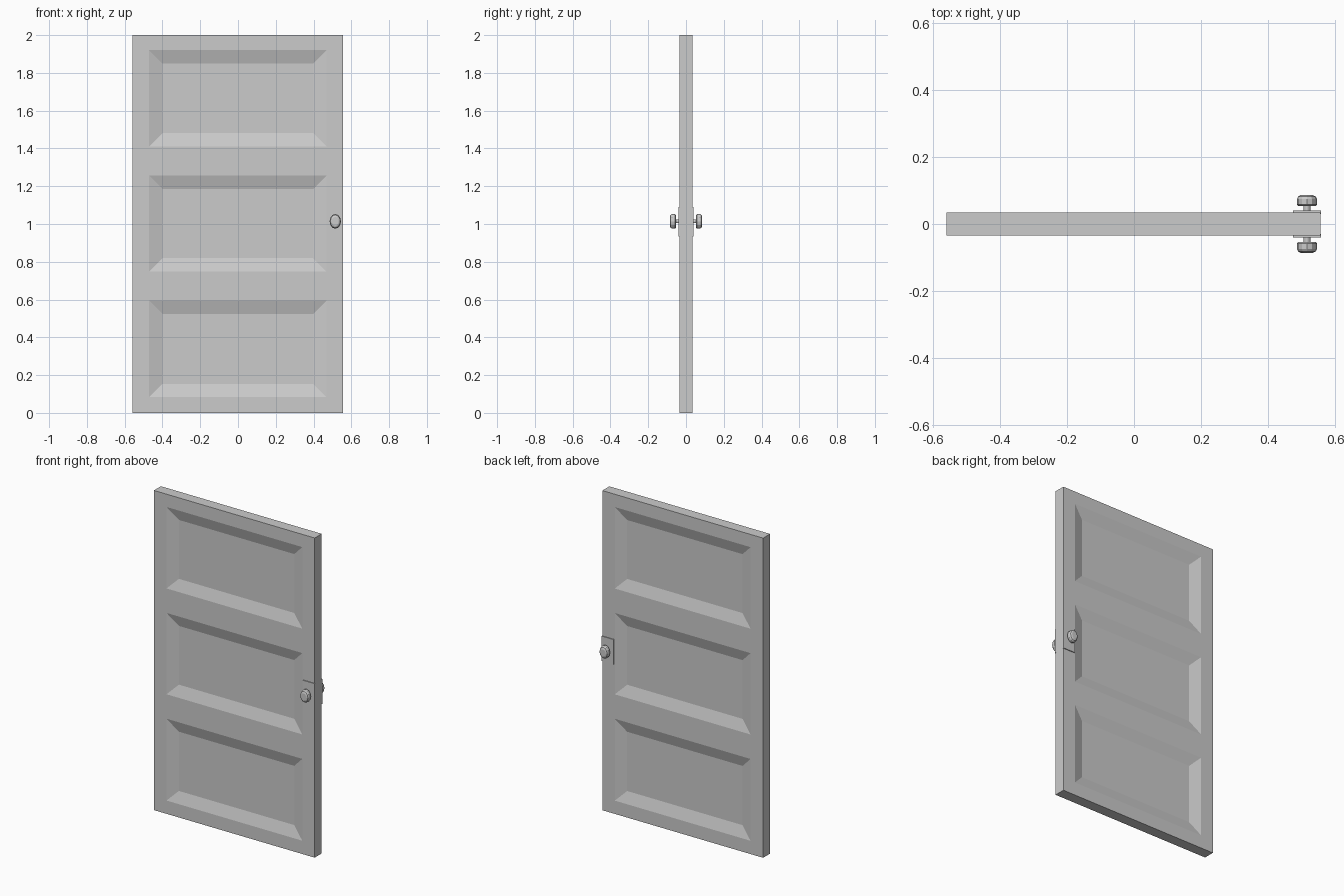
import bpy, bmesh, math
from mathutils import Matrix

if "Cube" in bpy.data.objects:
    bpy.data.objects.remove(bpy.data.objects["Cube"])

HALF = 0.0345                      # half thickness of the door
KNOB_X, KNOB_Z = 0.515, 1.014


def make_object(name, bm):
    bmesh.ops.recalc_face_normals(bm, faces=bm.faces)
    mesh = bpy.data.meshes.new(name)
    bm.to_mesh(mesh)
    bm.free()
    obj = bpy.data.objects.new(name, mesh)
    bpy.context.collection.objects.link(obj)
    return obj


# Door slab: gridded front and back, three sunken panels on each side
def door():
    xs = [-0.558, -0.471, 0.469, 0.555]
    zs = [0, 0.083, 0.595, 0.748, 1.257, 1.41, 1.92, 2]
    bm = bmesh.new()
    panels = []
    for y in (-HALF, HALF):
        v = [[bm.verts.new((x, y, z)) for x in xs] for z in zs]
        for r in range(len(zs) - 1):
            for c in range(len(xs) - 1):
                loop = [v[r][c], v[r][c + 1], v[r + 1][c + 1], v[r + 1][c]]
                face = bm.faces.new(loop if y < 0 else loop[::-1])
                if c == 1 and r % 2 == 1:
                    panels.append(face)
    # close the rim between the two sides
    rim = [e for e in bm.edges if e.is_boundary]
    bmesh.ops.bridge_loops(bm, edges=rim)
    bm.normal_update()
    bmesh.ops.inset_individual(bm, faces=panels, thickness=0.1, depth=-0.022)
    make_object("door_slab", bm)


# Thin lock plate on one side
def plate(name, side):
    bm = bmesh.new()
    bmesh.ops.create_cube(bm, size=1, matrix=Matrix.Translation(
        (KNOB_X, side * 0.035, 1.013)) @ Matrix.Diagonal((0.084, 0.009, 0.156, 1)))
    make_object(name, bm)


# Oval knob with its neck, lathed from (radius, distance) rings
def knob(name, side):
    profile = [(0.010, 0.036), (0.010, 0.053), (0.025, 0.053), (0.030, 0.058),
               (0.030, 0.074), (0.026, 0.082), (0.018, 0.086)]
    n = 12
    bm = bmesh.new()
    rings = []
    for i, (r, d) in enumerate(profile):
        tall = 1.0 if i < 2 else 1.3
        rings.append([bm.verts.new((
            KNOB_X + r * math.cos(2 * math.pi * k / n), side * d,
            KNOB_Z + r * tall * math.sin(2 * math.pi * k / n))) for k in range(n)])
    for a, b in zip(rings, rings[1:]):
        for k in range(n):
            j = (k + 1) % n
            bm.faces.new((a[k], a[j], b[j], b[k]))
    bm.faces.new(rings[0])
    bm.faces.new(rings[-1])
    make_object(name, bm)


door()
for label, side in (("front", -1), ("back", 1)):
    plate(label + "_lock_plate", side)
    knob(label + "_knob", side)
